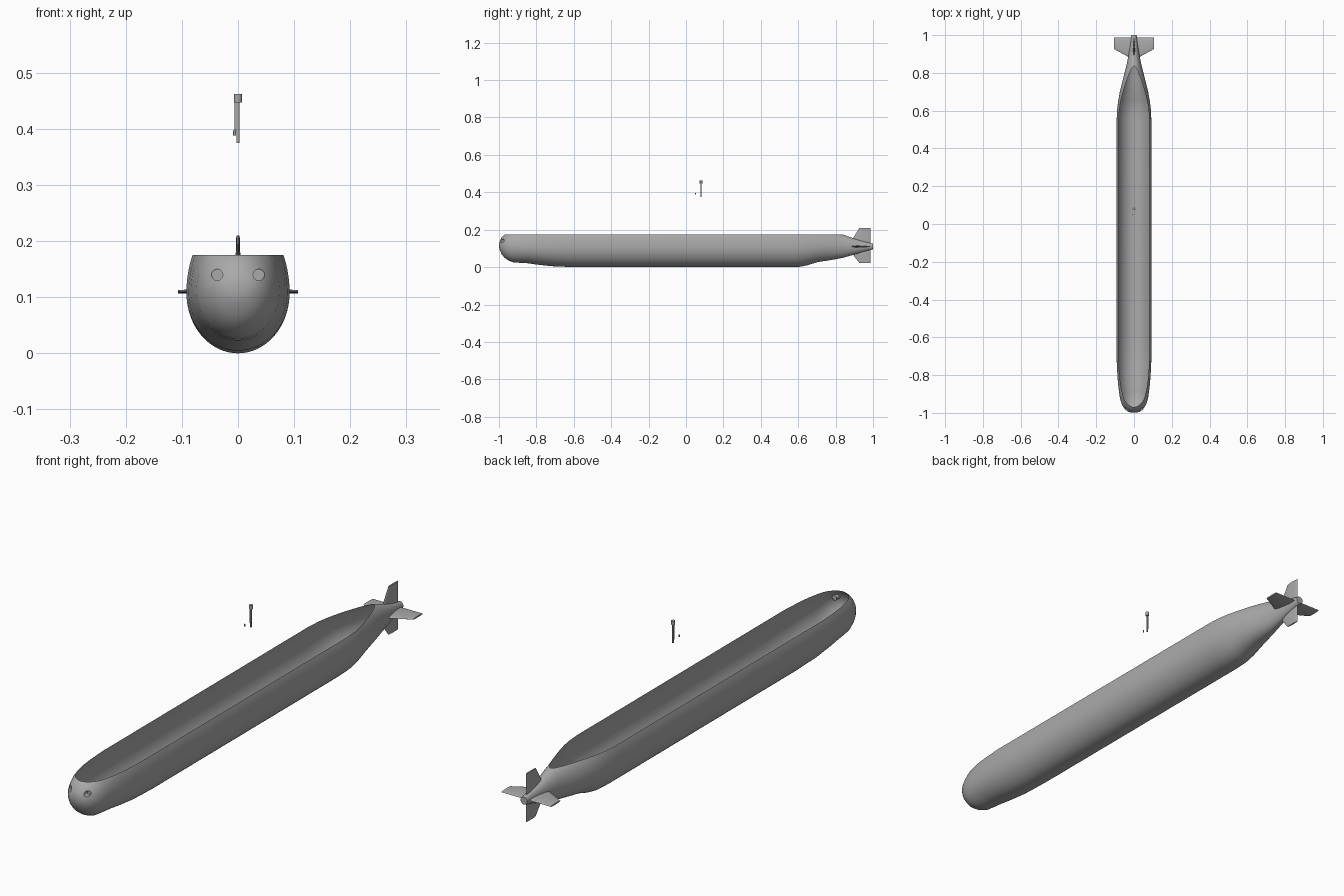
import bpy, bmesh, math
from mathutils import Vector

if "Cube" in bpy.data.objects:
    bpy.data.objects.remove(bpy.data.objects["Cube"])

GREY = (0.4, 0.4, 0.4, 1)
grey = bpy.data.materials.new("plain grey")
grey.use_nodes = True
grey.diffuse_color = GREY
grey.node_tree.nodes["Principled BSDF"].inputs["Base Color"].default_value = GREY

DECK = 0.175
AXIS = 0.11
SEGMENTS = 64


def add_object(name, bm, angle=35):
    bmesh.ops.recalc_face_normals(bm, faces=bm.faces)
    mesh = bpy.data.meshes.new(name)
    bm.to_mesh(mesh)
    bm.free()
    mesh.materials.append(grey)
    obj = bpy.data.objects.new(name, mesh)
    bpy.context.collection.objects.link(obj)
    smooth(obj, angle)
    return obj


def smooth(obj, angle):
    bpy.ops.object.select_all(action='DESELECT')
    obj.select_set(True)
    bpy.context.view_layer.objects.active = obj
    bpy.ops.object.shade_smooth_by_angle(angle=math.radians(angle))


def cylinder(name, radius, start, end, sides=20):
    start, end = Vector(start), Vector(end)
    bm = bmesh.new()
    bmesh.ops.create_cone(bm, cap_ends=True, segments=sides, radius1=radius,
                          radius2=radius, depth=(end - start).length)
    turn = (end - start).to_track_quat('Z', 'Y').to_matrix()
    bmesh.ops.rotate(bm, verts=bm.verts, matrix=turn)
    bmesh.ops.translate(bm, verts=bm.verts, vec=(start + end) / 2)
    return add_object(name, bm)


# Hull stations: y, half width, bottom, widest height, full top
STATIONS = [
    (-.999, .012, .103, .115, .127),
    (-.995, .028, .09, .115, .14),
    (-.985, .043, .068, .114, .16),
    (-.97, .056, .05, .113, .174),
    (-.95, .066, .036, .112, .188),
    (-.925, .074, .026, .111, .204),
    (-.89, .079, .023, .11, .218),
    (-.85, .084, .021, .109, .232),
    (-.8, .088, .014, .108, .243),
    (-.72, .092, .005, .108, .25),
    (-.6, .092, 0, .108, .25),
    (.55, .092, 0, .108, .25),
    (.61, .089, .002, .108, .242),
    (.65, .084, .01, .108, .23),
    (.7, .075, .026, .109, .212),
    (.75, .063, .034, .11, .198),
    (.8, .05, .042, .11, .184),
    (.84, .04, .05, .11, .174),
    (.9, .028, .067, .11, .152),
    (.96, .018, .085, .11, .135),
    (1, .014, .095, .11, .125),
]

# Closed hull lofted through the stations
bm = bmesh.new()
rings = []
for y, half, bottom, middle, top in STATIONS:
    ring = []
    for i in range(SEGMENTS):
        a = math.tau * i / SEGMENTS
        rise = top - middle if math.sin(a) > 0 else middle - bottom
        ring.append(bm.verts.new((half * math.cos(a), y, middle + rise * math.sin(a))))
    rings.append(ring)
for r, s in zip(rings, rings[1:]):
    for i in range(SEGMENTS):
        j = (i + 1) % SEGMENTS
        bm.faces.new((r[i], r[j], s[j], s[i]))
bm.faces.new(rings[0])
bm.faces.new(rings[-1])
hull = add_object("hull", bm)

# Round pockets in the bow
for side, label in ((1, "left"), (-1, "right")):
    cutter = cylinder(label + "_bow_pocket_cutter", .01,
                      (side * .037, -1.02, .14), (side * .037, -.968, .14), 28)
    cutter.hide_render = True
    cutter.hide_set(True)
    cut = hull.modifiers.new(label + " pocket", 'BOOLEAN')
    cut.operation = 'DIFFERENCE'
    cut.solver = 'EXACT'
    cut.object = cutter
graph = bpy.context.evaluated_depsgraph_get()
bm = bmesh.new()
bm.from_mesh(hull.evaluated_get(graph).to_mesh())
hull.modifiers.clear()
for cutter in [o for o in bpy.data.objects if o.name.endswith("_cutter")]:
    bpy.data.objects.remove(cutter)

# Slice the hull open at deck height
bmesh.ops.bisect_plane(bm, geom=bm.verts[:] + bm.edges[:] + bm.faces[:],
                       plane_co=(0, 0, DECK), plane_no=(0, 0, 1), clear_outer=True)
bm.to_mesh(hull.data)
bm.free()
smooth(hull, 35)


# Four tapered tail fins with a lens-shaped section
def fin(name, angle, reach):
    bm = bmesh.new()
    out = Vector((math.cos(angle), 0, math.sin(angle)))
    across = Vector((-math.sin(angle), 0, math.cos(angle)))
    loops = []
    for dist, lead, thick in ((.008, .875, .005), (.04, .89, .005), (reach, .927, .003)):
        loop = []
        for i in range(16):
            a = math.tau * i / 16
            y = (lead + .987) / 2 - math.cos(a) * (.987 - lead) / 2
            p = out * dist + across * thick * math.sin(a)
            loop.append(bm.verts.new((p.x, y, AXIS + p.z)))
        loops.append(loop)
    for r, s in zip(loops, loops[1:]):
        for i in range(16):
            j = (i + 1) % 16
            bm.faces.new((r[i], r[j], s[j], s[i]))
    bm.faces.new(loops[0])
    bm.faces.new(loops[-1])
    add_object(name, bm)


fin("left_fin", 0, .107)
fin("upper_fin", math.pi / 2, .1)
fin("right_fin", math.pi, .107)
fin("lower_fin", -math.pi / 2, .088)

# Periscope floating above the open hull
cylinder("periscope_shaft", .0028, (0, .08, .375), (0, .08, .45))
cylinder("periscope_head", .007, (0, .08, .447), (0, .08, .462))
cylinder("periscope_thin_rod", .0008, (-.005, .08, .39), (-.005, .08, .448), 8)
cylinder("small_fitting", .0025, (-.006, .05, .388), (-.006, .05, .397), 12)
